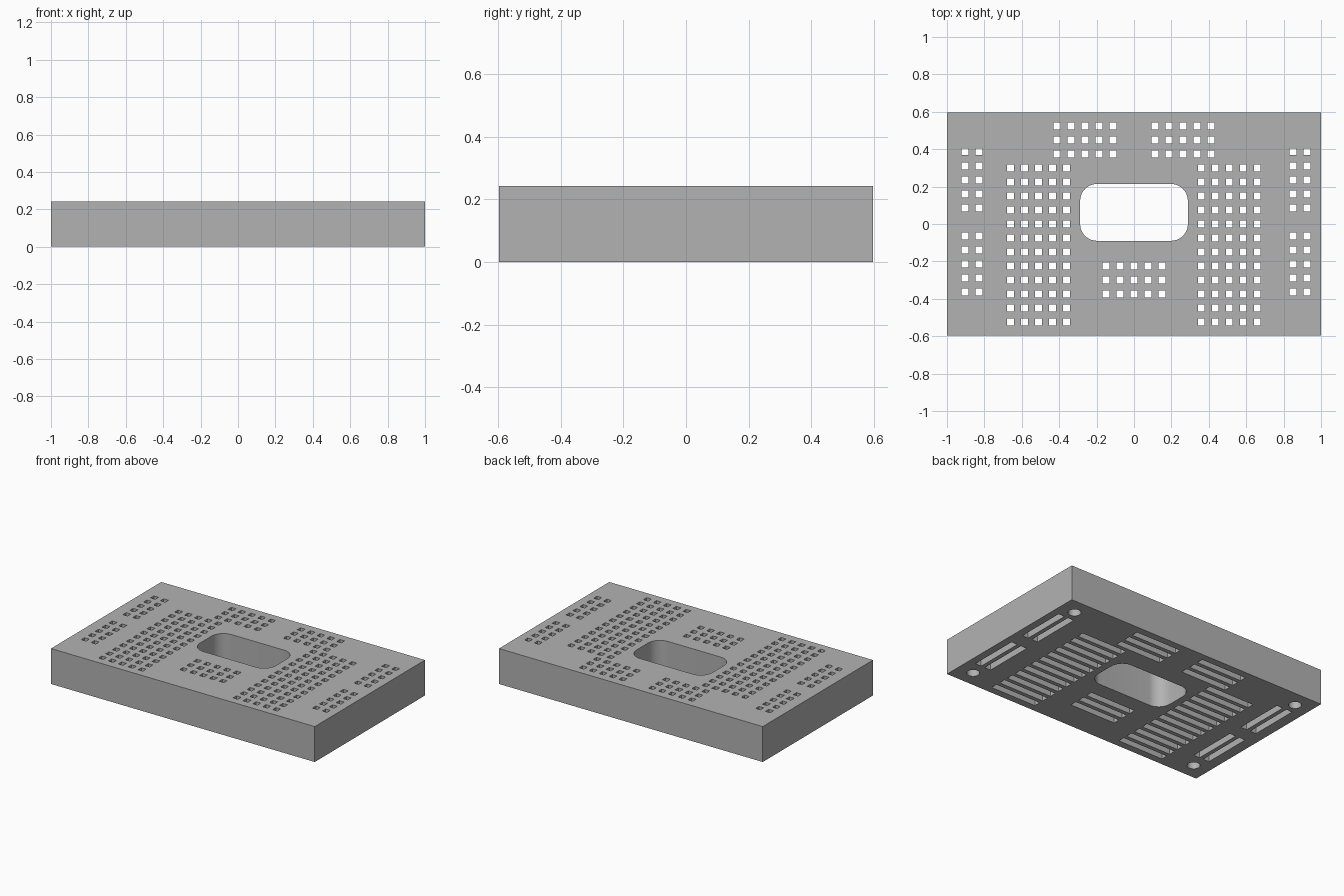
import bpy, bmesh, math
from mathutils import Matrix, Vector

if "Cube" in bpy.data.objects:
    bpy.data.objects.remove(bpy.data.objects["Cube"])

HEIGHT = 0.243      # block thickness
PITCH = 0.0749      # contact spacing
HOLE = 0.036        # square hole width
SLOT = 0.046        # slot width underneath
SLOT_TOP = 0.19     # slot ceiling height

# Contact groups: first x, first y, columns, rows, slot direction
GROUPS = [
    (-0.66, -0.524, 5, 12, 'X'), (0.36, -0.524, 5, 12, 'X'),
    (-0.412, 0.374, 5, 3, 'X'), (0.112, 0.374, 5, 3, 'X'),
    (-0.15, -0.374, 5, 3, 'X'),
    (-0.903, 0.086, 2, 5, 'Y'), (-0.903, -0.364, 2, 5, 'Y'),
    (0.85, 0.086, 2, 5, 'Y'), (0.85, -0.364, 2, 5, 'Y'),
]

grey = bpy.data.materials.new("plain_grey")
grey.diffuse_color = (0.45, 0.45, 0.45, 1)
grey.use_nodes = True
grey.node_tree.nodes["Principled BSDF"].inputs["Base Color"].default_value = grey.diffuse_color


def add_box(bm, x0, x1, y0, y1, z0, z1):
    mat = (Matrix.Translation(((x0 + x1) / 2, (y0 + y1) / 2, (z0 + z1) / 2))
           @ Matrix.Diagonal((x1 - x0, y1 - y0, z1 - z0, 1)))
    bmesh.ops.create_cube(bm, size=1, matrix=mat)


def make_object(name, bm):
    bmesh.ops.recalc_face_normals(bm, faces=bm.faces)
    mesh = bpy.data.meshes.new(name)
    bm.to_mesh(mesh)
    bm.free()
    obj = bpy.data.objects.new(name, mesh)
    mesh.materials.append(grey)
    bpy.context.collection.objects.link(obj)
    return obj


# Main block
bm = bmesh.new()
add_box(bm, -1, 1, -0.597, 0.597, 0, HEIGHT)
block = make_object("socket_block", bm)

# Slots open to the underside, one per line of contacts
slots = bmesh.new()
holes = bmesh.new()
h, s = HOLE / 2, SLOT / 2
for x0, y0, cols, rows, direction in GROUPS:
    x1, y1 = x0 + (cols - 1) * PITCH, y0 + (rows - 1) * PITCH
    if direction == 'X':
        for r in range(rows):
            y = y0 + r * PITCH
            add_box(slots, x0 - s, x1 + s, y - s, y + s, -0.05, SLOT_TOP)
    else:
        for c in range(cols):
            x = x0 + c * PITCH
            add_box(slots, x - s, x + s, y0 - s, y1 + s, -0.05, SLOT_TOP)
    # Square holes from the top into the slots
    for c in range(cols):
        for r in range(rows):
            x, y = x0 + c * PITCH, y0 + r * PITCH
            add_box(holes, x - h, x + h, y - h, y + h, SLOT_TOP - 0.02, HEIGHT + 0.05)

# Blind round holes in the underside corners
for sx in (-1, 1):
    for sy in (-1, 1):
        bmesh.ops.create_cone(slots, cap_ends=True, segments=32, radius1=0.04, radius2=0.04,
                              depth=0.2, matrix=Matrix.Translation((sx * 0.885, sy * 0.485, 0.05)))

# Rounded central window through the block
window = bmesh.new()
R, STEPS = 0.09, 10
ring = []
for cx, cy, start in ((1, 1, 0), (-1, 1, 90), (-1, -1, 180), (1, -1, 270)):
    for i in range(STEPS + 1):
        a = math.radians(start + 90 * i / STEPS)
        ring.append(window.verts.new((cx * (0.288 - R) + R * math.cos(a),
                                      0.062 + cy * (0.152 - R) + R * math.sin(a), -0.05)))
face = window.faces.new(ring)
ext = bmesh.ops.extrude_face_region(window, geom=[face])
bmesh.ops.translate(window, vec=Vector((0, 0, 0.4)),
                    verts=[v for v in ext["geom"] if isinstance(v, bmesh.types.BMVert)])

# Cut everything out of the block
bpy.context.view_layer.objects.active = block
block.select_set(True)
for name, cutter_bm in (("window_cutter", window), ("slot_cutter", slots), ("hole_cutter", holes)):
    cutter = make_object(name, cutter_bm)
    cutter.hide_render = True
    mod = block.modifiers.new(name, 'BOOLEAN')
    mod.operation = 'DIFFERENCE'
    mod.solver = 'EXACT'
    mod.object = cutter
    bpy.ops.object.modifier_apply(modifier=mod.name)
    bpy.data.objects.remove(cutter)

bpy.ops.object.shade_smooth_by_angle(angle=math.radians(30))
